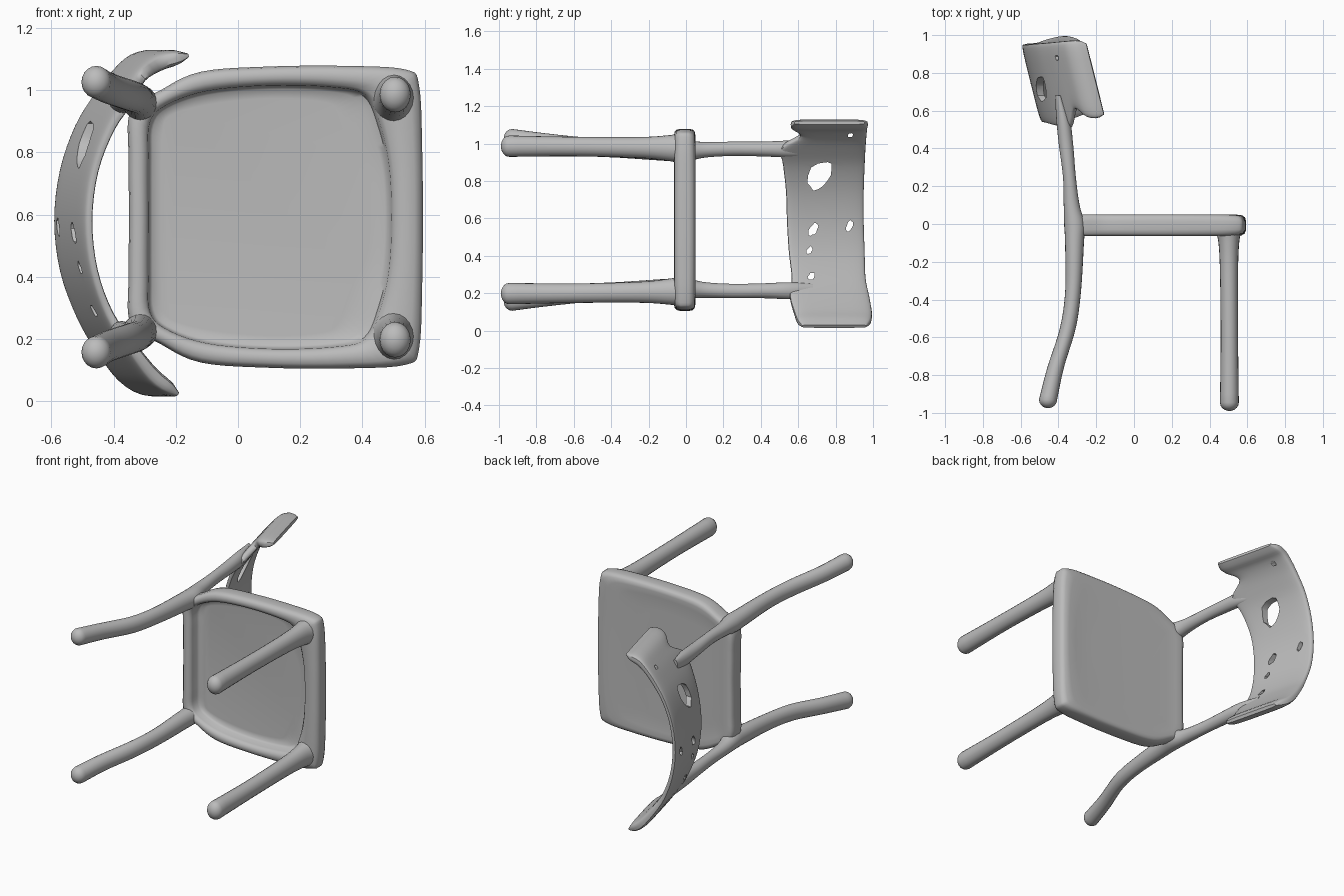
import bpy, bmesh, math, random
from mathutils import Vector

if "Cube" in bpy.data.objects:
    bpy.data.objects.remove(bpy.data.objects["Cube"])

random.seed(4)
MID = 0.592                       # mirror height of the chair lying on its side
grey = bpy.data.materials.new("plain grey")
grey.diffuse_color = (0.5, 0.5, 0.5, 1)
grey.use_nodes = True
grey.node_tree.nodes["Principled BSDF"].inputs["Base Color"].default_value = grey.diffuse_color


def spline(pts, steps, closed=False):
    """Smooth interpolation through tuples of any length."""
    n, out = len(pts), []
    for i in range(n if closed else n - 1):
        ids = [i - 1, i, i + 1, i + 2]
        ids = [k % n if closed else min(max(k, 0), n - 1) for k in ids]
        a, b, c, d = (Vector(pts[k]) for k in ids)
        for s in range(steps):
            t = s / steps
            out.append(0.5 * (2 * b + (c - a) * t + (2 * a - 5 * b + 4 * c - d) * t * t
                              + (3 * b - a - 3 * c + d) * t ** 3))
    if not closed:
        out.append(Vector(pts[-1]))
    return out


def loft(name, rings):
    """Skin closed rings of equal length and cap both ends."""
    bm = bmesh.new()
    vs = [[bm.verts.new(p) for p in r] for r in rings]
    n = len(rings[0])
    for a, b in zip(vs, vs[1:]):
        for i in range(n):
            bm.faces.new((a[i], a[(i + 1) % n], b[(i + 1) % n], b[i]))
    bm.faces.new(vs[0])
    bm.faces.new(vs[-1])
    bmesh.ops.recalc_face_normals(bm, faces=bm.faces)
    me = bpy.data.meshes.new(name)
    bm.to_mesh(me)
    bm.free()
    ob = bpy.data.objects.new(name, me)
    bpy.context.collection.objects.link(ob)
    me.materials.append(grey)
    return ob


def smooth(ob, angle=50):
    bpy.ops.object.select_all(action='DESELECT')
    ob.select_set(True)
    bpy.context.view_layer.objects.active = ob
    bpy.ops.object.shade_smooth_by_angle(angle=math.radians(angle))


def post(name, pts, flip):
    """Round bar along y; points are (x, y, z, radius in x, radius in z)."""
    path = spline(pts, 5)
    # domed foot at the first end
    p = path[0]
    dome = []
    for a in (80, 60, 40, 20):
        k = math.cos(math.radians(a))
        dome.append(Vector((p[0], p[1] - 0.045 * math.sin(math.radians(a)), p[2], p[3] * k, p[4] * k)))
    rings = []
    for x, y, z, rx, rz in dome + path:
        z = 2 * MID - z if flip else z
        rings.append([(x + rx * math.cos(t), y, z + rz * math.sin(t))
                      for t in (2 * math.pi * i / 20 for i in range(20))])
    smooth(loft(name, rings))


# Seat: rounded frame with a sunken panel underneath
def outline(half):
    full = half + [(x, 2 * MID - z) for x, z in reversed(half[1:-1])]
    return spline(full, 5, closed=True)


outer = outline([(-0.35, MID), (-0.352, 0.4), (-0.345, 0.25), (-0.25, 0.185), (-0.12, 0.125),
                 (0.1, 0.108), (0.35, 0.106), (0.54, 0.118), (0.582, 0.17), (0.592, 0.38), (0.594, MID)])
inner = outline([(-0.285, MID), (-0.285, 0.4), (-0.28, 0.29), (-0.23, 0.235), (-0.1, 0.19),
                 (0.1, 0.172), (0.3, 0.178), (0.405, 0.205), (0.45, 0.3), (0.48, 0.43), (0.488, MID)])


def seat_ring(t, y):
    """t = 0 is the outer edge, t = 1 the edge of the sunken panel."""
    return [(o[0] + (i[0] - o[0]) * t, y, o[1] + (i[1] - o[1]) * t) for o, i in zip(outer, inner)]


smooth(loft("seat", [seat_ring(t, y) for t, y in (
    (2.2, 0.044), (1.0, 0.046), (0.5, 0.05), (0.2, 0.046), (0.06, 0.035), (0, 0.015), (0, -0.03),
    (0.07, -0.05), (0.25, -0.062), (0.6, -0.064), (0.85, -0.055), (0.95, -0.04), (1.0, 0.0),
    (1.15, 0.012), (1.6, 0.015))]))

# Legs, the rear ones running on into the back posts
front = [(0.505, -0.945, 0.198, 0.05, 0.057), (0.505, -0.6, 0.2, 0.046, 0.052),
         (0.503, -0.25, 0.205, 0.048, 0.056), (0.502, -0.1, 0.208, 0.055, 0.068),
         (0.5, -0.03, 0.21, 0.07, 0.08)]
rear = [(-0.455, -0.93, 0.158, 0.048, 0.052), (-0.415, -0.76, 0.178, 0.044, 0.05),
        (-0.35, -0.55, 0.2, 0.042, 0.05), (-0.322, -0.35, 0.21, 0.042, 0.05),
        (-0.315, -0.1, 0.222, 0.05, 0.055), (-0.315, 0.0, 0.225, 0.055, 0.055),
        (-0.33, 0.1, 0.217, 0.042, 0.042), (-0.342, 0.25, 0.212, 0.034, 0.038),
        (-0.36, 0.42, 0.213, 0.038, 0.04), (-0.375, 0.55, 0.213, 0.036, 0.045),
        (-0.40, 0.68, 0.21, 0.018, 0.04)]
for side, flip in (("lower", False), ("upper", True)):
    post("front_leg_" + side, front, flip)
    post("rear_leg_and_back_post_" + side, rear, flip)

# Backrest: curved, leaning band; stations are (x, z, bottom y, top y, thickness)
stations = spline([
    (-0.245, 0.035, 0.60, 0.985, 0.055), (-0.315, 0.085, 0.58, 0.995, 0.06),
    (-0.395, 0.18, 0.555, 0.98, 0.05), (-0.46, 0.28, 0.565, 0.96, 0.04),
    (-0.513, 0.42, 0.55, 0.955, 0.036), (-0.533, 0.58, 0.54, 0.95, 0.036),
    (-0.515, 0.74, 0.535, 0.95, 0.036), (-0.465, 0.88, 0.52, 0.955, 0.038),
    (-0.40, 0.98, 0.51, 0.96, 0.045), (-0.345, 1.045, 0.61, 0.965, 0.05),
    (-0.29, 1.09, 0.565, 0.97, 0.06), (-0.225, 1.107, 0.56, 0.975, 0.055)], 4)
rings = []
last = len(stations) - 1
for k, (x, z, y0, y1, th) in enumerate(stations):
    a, b = stations[max(k - 1, 0)], stations[min(k + 1, last)]
    d = Vector((b[0] - a[0], b[1] - a[1])).normalized()
    nx, nz = d[1], -d[0]
    ends = {0: (0.35, -0.022), 1: (0.85, -0.006), last: (0.35, 0.022), last - 1: (0.85, 0.006)}
    grow, push = ends.get(k, (1, 0))
    cy, hy = (y0 + y1) / 2, (y1 - y0) / 2
    ring = []
    for i in range(28):
        t = 2 * math.pi * i / 28
        c, s = math.cos(t), math.sin(t)
        y = cy + (hy - (1 - grow) * 0.03) * math.copysign(abs(c) ** 0.45, c)
        off = th / 2 * grow * math.copysign(abs(s) ** 0.45, s)
        lean = -0.25 * (y - 0.76)
        ring.append((x + lean + nx * off + d[0] * push, y, z + nz * off + d[1] * push))
    rings.append(ring)
back = loft("backrest", rings)

# Ragged holes through the backrest: (y, z, half width, half height)
for y, z, ry, rz in ((0.72, 0.83, 0.065, 0.09), (0.68, 0.54, 0.024, 0.034), (0.875, 0.56, 0.018, 0.03),
                     (0.66, 0.43, 0.016, 0.022), (0.67, 0.29, 0.018, 0.022), (0.88, 1.045, 0.014, 0.012)):
    shape = []
    for i in range(14):
        t, r = 2 * math.pi * i / 14, random.uniform(0.75, 1.1)
        shape.append((y + ry * r * math.cos(t) + 0.3 * rz * math.sin(t), z + rz * r * math.sin(t)))
    cutter = loft("hole_cutter", [[(x, p, q) for p, q in shape] for x in (-0.8, -0.22)])
    cutter.hide_render = True
    mod = back.modifiers.new("hole", 'BOOLEAN')
    mod.operation, mod.solver, mod.object = 'DIFFERENCE', 'EXACT', cutter
    bpy.context.view_layer.objects.active = back
    bpy.ops.object.modifier_apply(modifier=mod.name)
    bpy.data.objects.remove(cutter)
smooth(back, 45)
